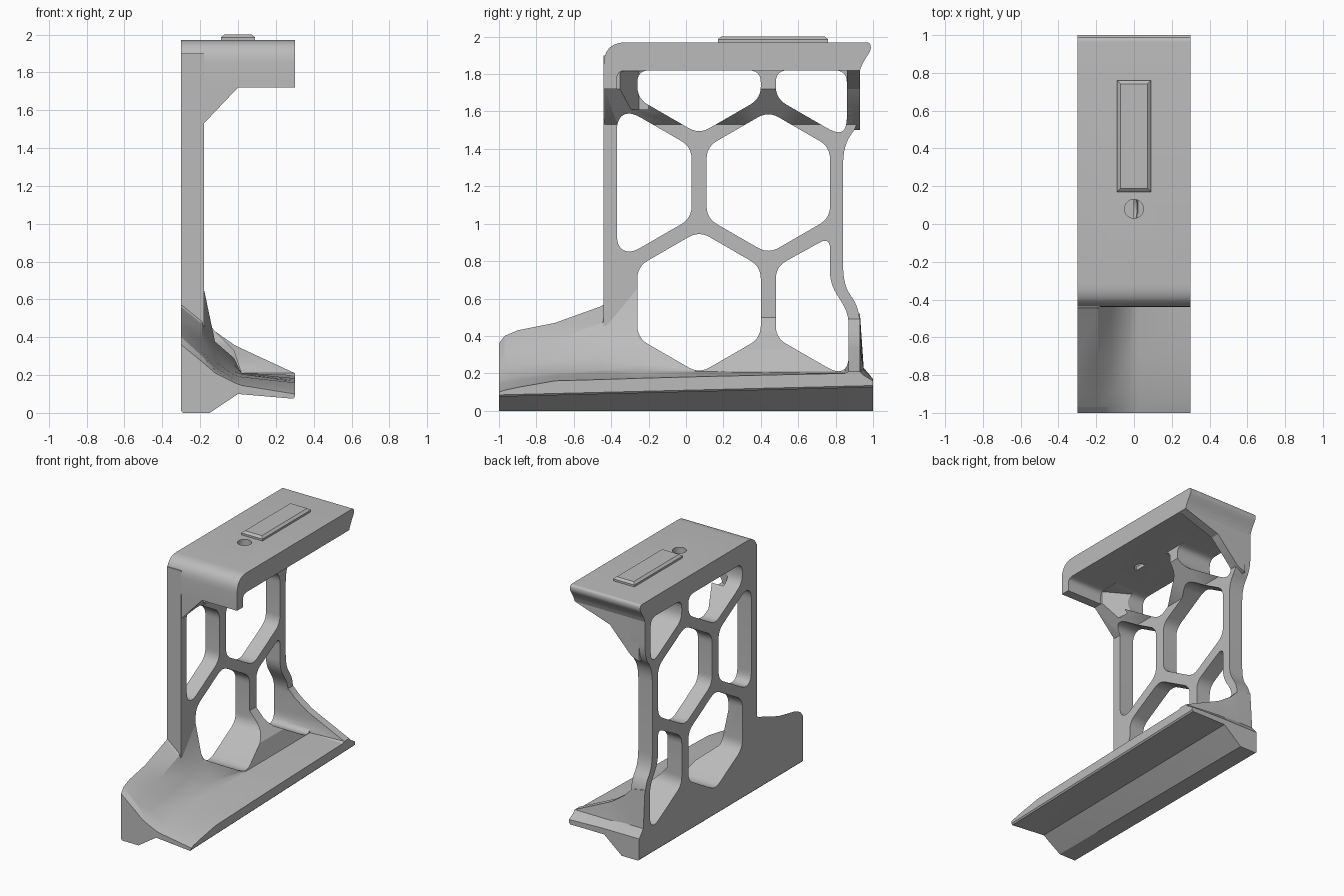
import bpy, bmesh, math
from mathutils import Vector, Matrix

cube = bpy.data.objects.get("Cube")
if cube:
    bpy.data.objects.remove(cube, do_unlink=True)

grey = bpy.data.materials.new("plain grey")
grey.use_nodes = True
colour = (0.5, 0.5, 0.5, 1)
grey.diffuse_color = colour
grey.node_tree.nodes["Principled BSDF"].inputs["Base Color"].default_value = colour


def finish(name, bm):
    bmesh.ops.recalc_face_normals(bm, faces=bm.faces)
    mesh = bpy.data.meshes.new(name)
    bm.to_mesh(mesh)
    bm.free()
    mesh.materials.append(grey)
    ob = bpy.data.objects.new(name, mesh)
    bpy.context.scene.collection.objects.link(ob)
    return ob


def rounded(points, radius=0.0, steps=6):
    """Round each corner; a third value on a point overrides the radius."""
    out = []
    for i, p in enumerate(points):
        r = p[2] if len(p) > 2 else radius
        c = Vector(p[:2])
        a = Vector(points[i - 1][:2]) - c
        b = Vector(points[(i + 1) % len(points)][:2]) - c
        if r == 0:
            out.append(c)
            continue
        a = c + a.normalized() * min(r, a.length * 0.48)
        b = c + b.normalized() * min(r, b.length * 0.48)
        for k in range(steps + 1):
            t = k / steps
            out.append(a * (1 - t) ** 2 + c * 2 * t * (1 - t) + b * t * t)
    return out


def loft(name, rings):
    bm = bmesh.new()
    rows = [[bm.verts.new(p) for p in ring] for ring in rings]
    n = len(rows[0])
    for lower, upper in zip(rows, rows[1:]):
        for i in range(n):
            j = (i + 1) % n
            bm.faces.new((lower[i], lower[j], upper[j], upper[i]))
    bm.faces.new(rows[0][::-1])
    bm.faces.new(rows[-1])
    if len(rows) > 2:
        bmesh.ops.triangulate(bm, faces=bm.faces)
    return finish(name, bm)


def prism(name, points, axis, lo, hi):
    place = {"x": lambda u, v, d: (d, u, v),
             "y": lambda u, v, d: (u, d, v),
             "z": lambda u, v, d: (u, v, d)}[axis]
    return loft(name, [[place(p[0], p[1], d) for p in points] for d in (lo, hi)])


def evaluated_mesh(ob):
    graph = bpy.context.evaluated_depsgraph_get()
    return bpy.data.meshes.new_from_object(ob.evaluated_get(graph))


def plate(name, outlines, x, half):
    """Flat plate facing x: the first outline is the edge, the rest are holes."""
    curve = bpy.data.curves.new(name, "CURVE")
    curve.dimensions, curve.fill_mode, curve.extrude = "2D", "BOTH", half
    for outline in outlines:
        spline = curve.splines.new("POLY")
        spline.points.add(len(outline) - 1)
        for point, (u, v) in zip(spline.points, outline):
            point.co = (u, v, 0, 1)
        spline.use_cyclic_u = True
    helper = bpy.data.objects.new(name + "_curve", curve)
    bpy.context.scene.collection.objects.link(helper)
    bm = bmesh.new()
    bm.from_mesh(evaluated_mesh(helper))
    bpy.data.objects.remove(helper, do_unlink=True)
    bmesh.ops.remove_doubles(bm, verts=bm.verts, dist=0.0001)
    turn = Matrix(((0, 0, 1, x), (1, 0, 0, 0), (0, 1, 0, 0), (0, 0, 0, 1)))
    bm.transform(turn)
    return finish(name, bm)


def span(mesh):
    ys = [v.co.y for v in mesh.vertices] or [0]
    return max(ys) - min(ys)


def cut(target, tool):
    """Subtract the tool, trying the next solver if the part gets lost."""
    tool.hide_render = True
    mod = target.modifiers.new("cut", "BOOLEAN")
    mod.operation, mod.object = "DIFFERENCE", tool
    for solver in ("EXACT", "MANIFOLD", "FLOAT"):
        mod.solver = solver
        mesh = evaluated_mesh(target)
        if abs(span(mesh) - span(target.data)) < 0.01:
            break
    target.modifiers.clear()
    if span(mesh) > 0:
        target.data = mesh
    bpy.data.objects.remove(tool, do_unlink=True)


def clip(points, axis, limit, sign):
    """Keep the part of a convex outline where sign * (value - limit) <= 0."""
    out = []
    for i, b in enumerate(points):
        a = points[i - 1]
        da, db = sign * (a[axis] - limit), sign * (b[axis] - limit)
        if da * db < 0:
            t = da / (da - db)
            out.append(tuple(a[k] + (b[k] - a[k]) * t for k in (0, 1)))
        if db <= 0:
            out.append(b)
    return out


def hexagon(y, z, size=0.381):
    return [(y + size * math.cos(math.radians(a)), z + size * math.sin(math.radians(a)))
            for a in range(30, 390, 60)]


# Honeycomb openings, trimmed by the frame edges
top_cells = [clip(hexagon(0.07, 1.86), 1, 1.82, 1),
             clip(clip(hexagon(0.81, 1.86), 1, 1.82, 1), 0, 0.86, 1)]
middle_cells = [clip(hexagon(-0.30, 1.22), 0, -0.37, -1), hexagon(0.44, 1.22)]
bottom_cells = [hexagon(0.07, 0.58),
                [(0.48, 0.39), (0.81, 0.2), (0.87, 0.235), (0.87, 0.52),
                 (0.77, 0.68), (0.77, 0.93), (0.48, 0.77)]]
top_cells, middle_cells, bottom_cells = (
    [rounded(c, 0.065) for c in group] for group in (top_cells, middle_cells, bottom_cells))

# Upright wall with a waisted rear edge
wall_edge = rounded([
    (-0.44, 0.1), (0.93, 0.1), (0.93, 0.55, 0.1), (0.84, 0.67, 0.1),
    (0.84, 1.42, 0.1), (0.93, 1.54, 0.1), (0.93, 1.9), (-0.44, 1.9)])
wall = plate("honeycomb_wall", [wall_edge] + top_cells + middle_cells + bottom_cells, -0.24, 0.06)

# Top shelf with a rounded front, front lip, flared rear edge and a round hole
shelf = prism("shelf", rounded([
    (-0.44, 1.72), (-0.37, 1.72), (-0.37, 1.82, 0.05), (0.93, 1.82),
    (0.945, 1.86, 0.03), (0.99, 1.93, 0.02), (0.985, 1.97, 0.02), (-0.44, 1.97, 0.12)]),
    "x", -0.3, 0.3)
circle = [(0.05 * math.cos(a * math.tau / 32), 0.08 + 0.05 * math.sin(a * math.tau / 32))
          for a in range(32)]
cut(shelf, prism("hole_cutter", circle, "z", 1.75, 2.1))

# Sloped braces under the shelf, with a splayed pocket behind the front lip
brace = prism("upper_brace", [
    (-0.25, 1.5), (-0.18, 1.53), (0, 1.72), (0, 1.85), (-0.25, 1.85)], "y", -0.435, 0.925)
for cell in top_cells + middle_cells:
    cut(brace, prism("cell_cutter", cell, "x", -0.4, 0.4))
cut(brace, prism("pocket_cutter", [
    (-0.18, -0.25), (0.02, -0.365), (0.02, -0.2), (-0.18, -0.2)], "z", 1.61, 1.815))
rear_brace = prism("rear_brace", [
    (-0.25, 1.5), (-0.18, 1.53), (0, 1.72), (0.3, 1.82), (0.3, 1.9), (-0.25, 1.9)],
    "y", 0.86, 0.93)

# Base: cross-sections as (y, heights of the upper surface from left to right)
across = (0.3, 0.02, -0.02, -0.12, -0.19, -0.3)
sections = [
    (-1.0, (0.1, 0.145, 0.16, 0.21, 0.27, 0.36)),
    (-0.97, (0.11, 0.152, 0.168, 0.225, 0.3, 0.4)),
    (-0.9, (0.125, 0.165, 0.18, 0.24, 0.325, 0.43)),
    (-0.7, (0.16, 0.19, 0.2, 0.27, 0.38, 0.47)),
    (-0.45, (0.167, 0.205, 0.22, 0.32, 0.47, 0.56)),
    (-0.26, (0.173, 0.21, 0.25, 0.37, 0.7, 0.72)),
    (0.1, (0.183, 0.21, 0.33, 0.43, 0.51, 0.52)),
    (0.85, (0.2, 0.21, 0.33, 0.43, 0.51, 0.52)),
    (0.87, (0.21, 0.34, 0.36, 0.43, 0.5, 0.52)),
    (0.93, (0.21, 0.34, 0.36, 0.43, 0.5, 0.52)),
    (0.95, (0.19, 0.22, 0.22, 0.23, 0.23, 0.23)),
    (1.0, (0.16, 0.17, 0.17, 0.17, 0.17, 0.17))]
rings = []
for y, heights in sections:
    rise = 0.05 * (y + 1) / 2
    under = [(-0.3, 0.01), (-0.29, 0), (-0.15, 0), (0, 0.1 + rise / 2),
             (0.29, 0.075 + rise), (0.3, 0.085 + rise)]
    rings.append([(x, y, z) for x, z in under + list(zip(across, heights))])
base = loft("base", rings)
for cell in bottom_cells:
    cut(base, prism("cell_cutter", cell, "x", -0.4, 0.4))

# Raised rail on the shelf with sloped edges
rail = loft("top_rail", [
    [(sx * (0.09 - inset), 0.465 + sy * (0.295 - inset), z)
     for sx, sy in ((-1, -1), (1, -1), (1, 1), (-1, 1))]
    for z, inset in ((1.96, 0), (1.985, 0), (2.0, 0.018))])

# Smooth curved faces, keep corners crisp
bpy.ops.object.select_all(action="DESELECT")
for ob in (wall, shelf, brace, rear_brace, base, rail):
    ob.select_set(True)
bpy.context.view_layer.objects.active = wall
bpy.ops.object.shade_smooth_by_angle(angle=math.radians(25))
